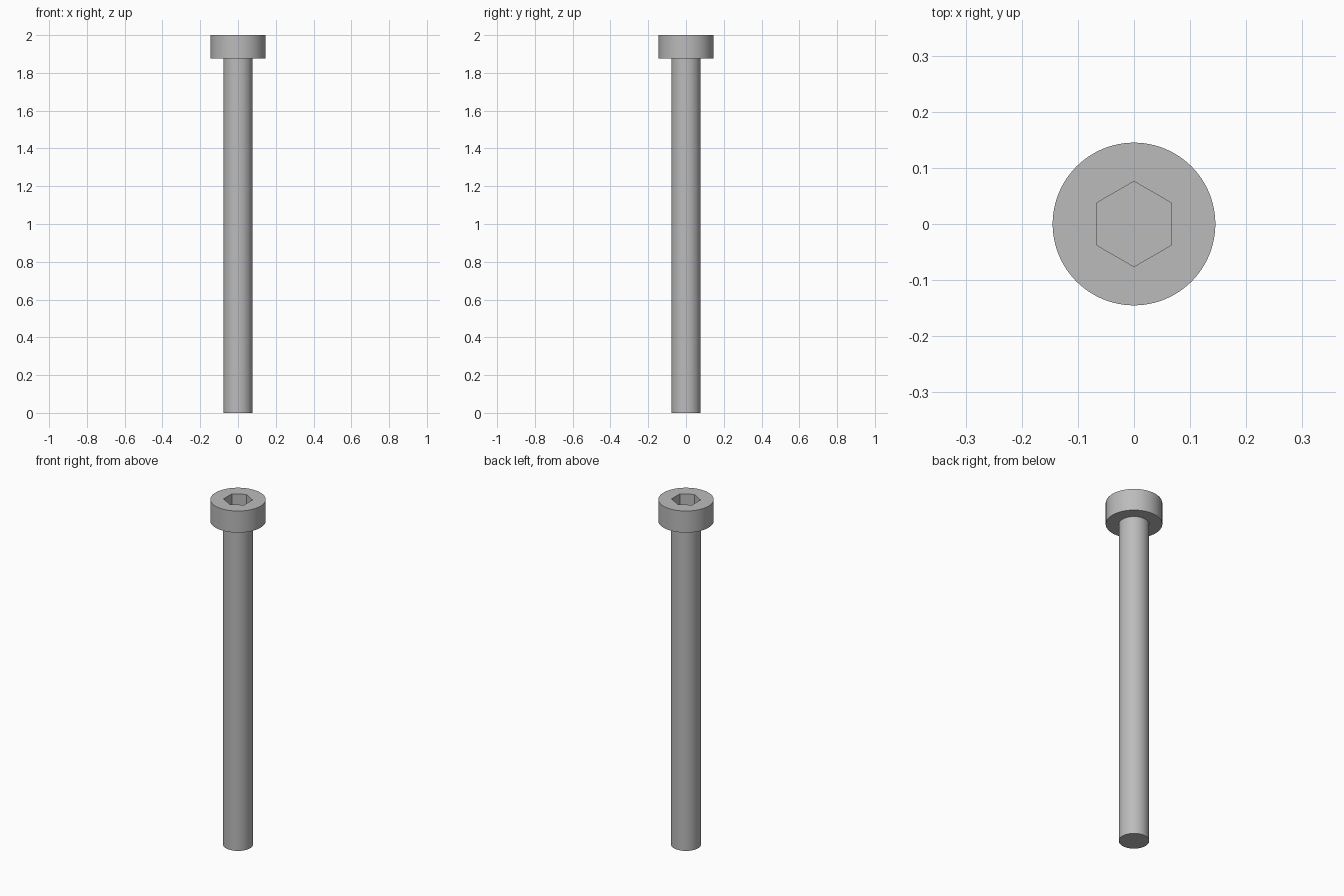
import bpy, bmesh, math

cube = bpy.data.objects.get("Cube")
if cube:
    bpy.data.objects.remove(cube, do_unlink=True)

SEGMENTS = 96
HEAD_RADIUS, SHAFT_RADIUS, SOCKET_RADIUS = 0.145, 0.078, 0.076
TOP, HEAD_BASE, SOCKET_FLOOR = 2.0, 1.875, 1.93

steel = bpy.data.materials.new("grey_steel")
steel.use_nodes = True
colour = (0.5, 0.5, 0.5, 1)
steel.diffuse_color = colour
steel.node_tree.nodes["Principled BSDF"].inputs["Base Color"].default_value = colour


def ring(bm, radius, z, sides=SEGMENTS, turn=0.0):
    """Closed loop of vertices around the z axis."""
    angles = [turn + 2 * math.pi * i / sides for i in range(sides)]
    verts = [bm.verts.new((radius * math.cos(a), radius * math.sin(a), z)) for a in angles]
    edges = [bm.edges.new((verts[i - 1], verts[i])) for i in range(sides)]
    return verts, edges


def wall(bm, lower, upper):
    """Quads joining two rings of equal size."""
    for i in range(len(lower)):
        bm.faces.new((lower[i - 1], lower[i], upper[i], upper[i - 1]))


bm = bmesh.new()

# Shaft with a flat closed tip
tip, _ = ring(bm, SHAFT_RADIUS, 0)
neck, _ = ring(bm, SHAFT_RADIUS, HEAD_BASE)
bm.faces.new(tip[::-1])
wall(bm, tip, neck)

# Cylindrical head
shoulder, _ = ring(bm, HEAD_RADIUS, HEAD_BASE)
rim, rim_edges = ring(bm, HEAD_RADIUS, TOP)
wall(bm, neck, shoulder)
wall(bm, shoulder, rim)

# Hexagonal socket sunk into the head
mouth, mouth_edges = ring(bm, SOCKET_RADIUS, TOP, 6, math.pi / 6)
floor, _ = ring(bm, SOCKET_RADIUS, SOCKET_FLOOR, 6, math.pi / 6)
wall(bm, mouth, floor)
bm.faces.new(floor)
bmesh.ops.triangle_fill(bm, edges=rim_edges + mouth_edges, use_beauty=True, normal=(0, 0, 1))
bmesh.ops.recalc_face_normals(bm, faces=bm.faces)

mesh = bpy.data.meshes.new("socket_head_bolt")
bm.to_mesh(mesh)
bm.free()
mesh.materials.append(steel)
bolt = bpy.data.objects.new("socket_head_bolt", mesh)
bpy.context.collection.objects.link(bolt)

# Smooth round sides, crisp rims and socket
bpy.ops.object.select_all(action="DESELECT")
bolt.select_set(True)
bpy.context.view_layer.objects.active = bolt
bpy.ops.object.shade_smooth_by_angle(angle=math.radians(30))
